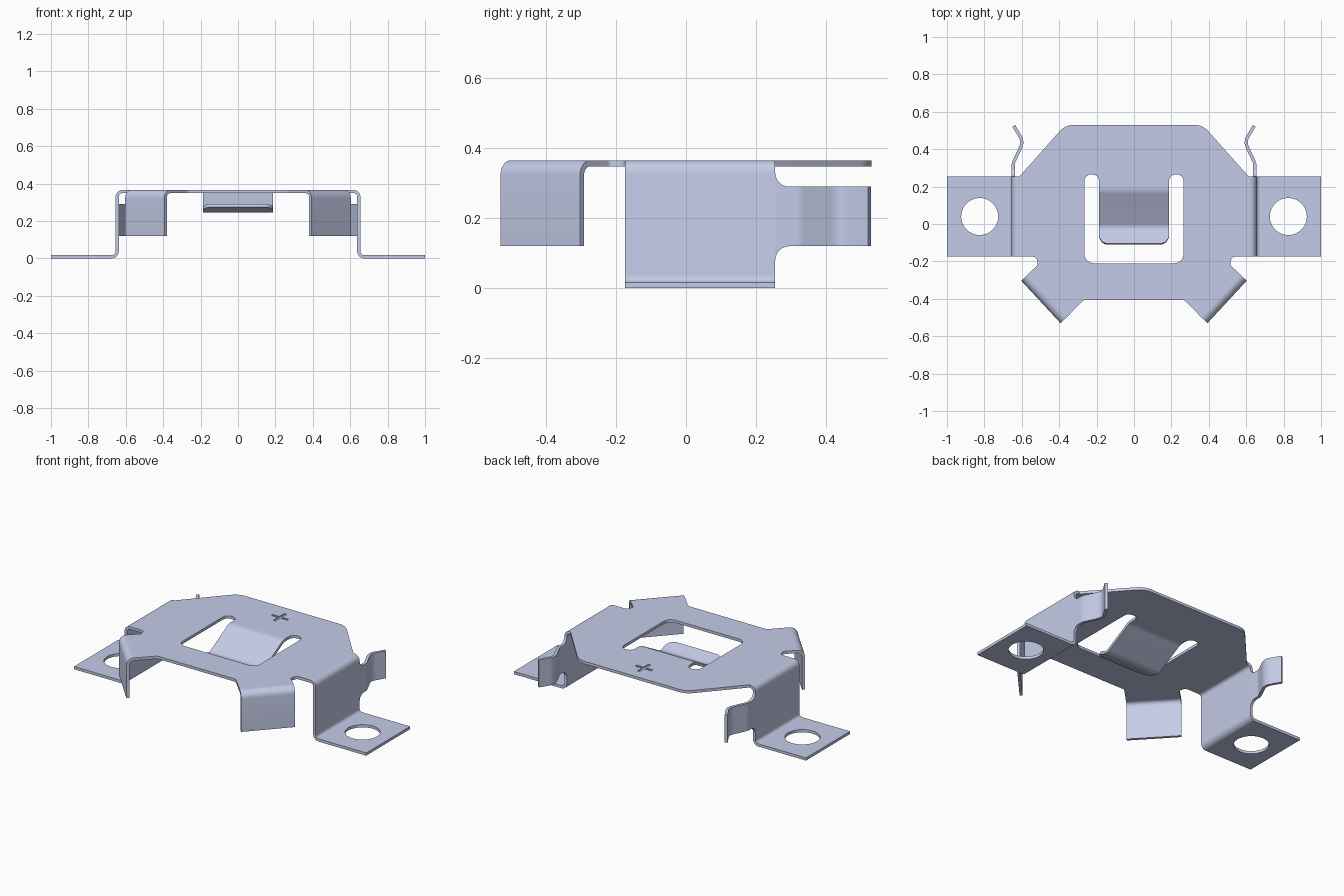
import bpy, bmesh, math
from mathutils import Vector

cube = bpy.data.objects.get("Cube")
if cube:
    bpy.data.objects.remove(cube, do_unlink=True)

T = 0.017          # metal thickness
TOP = 0.357        # mid-height of the top plate
LOW = T / 2        # mid-height of the feet

metal = bpy.data.materials.new("blue_grey_metal")
metal.use_nodes = True
colour = (0.59, 0.64, 0.855, 1)
metal.diffuse_color = colour
metal.node_tree.nodes["Principled BSDF"].inputs["Base Color"].default_value = colour


def rounded(points, closed=False, steps=6):
    """Points are (position, radius); returns the path with rounded corners."""
    pts = [Vector(p).to_3d() for p, r in points]
    out = []
    for i, (_, r) in enumerate(points):
        p = pts[i]
        if r == 0 or (not closed and i in (0, len(pts) - 1)):
            out.append(p)
            continue
        a = (pts[i - 1] - p).normalized()
        b = (pts[(i + 1) % len(pts)] - p).normalized()
        half = a.angle(b) / 2
        centre = p + (a + b).normalized() * (r / math.sin(half))
        start, end = p + a * (r / math.tan(half)), p + b * (r / math.tan(half))
        u, v = (start - centre).normalized(), (end - centre).normalized()
        out += [centre + u.slerp(v, k / steps) * r for k in range(steps + 1)]
    return out


def finish(name, bm, thickness=T, mirror=False, cutter=None):
    """Turn a thin surface into solid sheet metal."""
    mesh = bpy.data.meshes.new(name)
    bm.to_mesh(mesh)
    bm.free()
    ob = bpy.data.objects.new(name, mesh)
    bpy.context.collection.objects.link(ob)
    mesh.materials.append(metal)
    solid = ob.modifiers.new("thickness", 'SOLIDIFY')
    solid.thickness, solid.offset, solid.use_even_offset = thickness, 0, True
    if cutter:
        cut = ob.modifiers.new("cut", 'BOOLEAN')
        cut.object, cut.operation, cut.solver = cutter, 'DIFFERENCE', 'EXACT'
    if mirror:
        ob.modifiers.new("mirror", 'MIRROR').use_mirror_merge = False
    bpy.ops.object.select_all(action='DESELECT')
    ob.select_set(True)
    bpy.context.view_layer.objects.active = ob
    bpy.ops.object.convert(target='MESH')
    bpy.ops.object.shade_smooth_by_angle(angle=math.radians(32))
    return ob


def sheet(name, loops, z, **options):
    """Flat sheet from an outline followed by any holes."""
    bm = bmesh.new()
    edges = []
    for loop in loops:
        vs = [bm.verts.new((p.x, p.y, z)) for p in loop]
        edges += [bm.edges.new((vs[i - 1], vs[i])) for i in range(len(vs))]
    bmesh.ops.triangle_fill(bm, edges=edges, use_beauty=True, normal=(0, 0, 1))
    return finish(name, bm, **options)


def strip(name, path, side, width, **options):
    """Bent strip: path swept sideways by width(i, point) each way."""
    bm = bmesh.new()
    side = Vector(side).normalized()
    rows = [[bm.verts.new(p + side * (s * width(i, p))) for s in (-1, 1)]
            for i, p in enumerate(path)]
    for a, b in zip(rows, rows[1:]):
        bm.faces.new((a[0], a[1], b[1], b[0]))
    return finish(name, bm, **options)


def both_sides(half):
    """Mirror a right-to-left half outline about x = 0."""
    return half + [((-p[0], p[1]), r) for p, r in reversed(half)]


# Corner tab geometry: outer edge ends and outward direction
edge_a, edge_b = Vector((0.603, -0.303)), Vector((0.393, -0.53))
along = (edge_b - edge_a).normalized()
outward = Vector((-along.y, along.x))
bend = 0.045
in_a, in_b = edge_a - outward * bend, edge_b - outward * bend

# Top plate with U-shaped window and shallow plus mark
outline = rounded(both_sides([
    ((0.367, 0.53), 0.1), ((0.612, 0.255), 0), ((0.612, -0.175), 0),
    ((0.522, -0.175), 0.022), ((0.514, -0.218), 0.015),
    (in_a, 0), (in_b, 0), ((0.268, -0.405), 0.03)]), closed=True)
window = rounded(both_sides([
    ((0.187, 0.215), 0), ((0.187, 0.265), 0.036), ((0.265, 0.265), 0.036),
    ((0.265, -0.21), 0.05)]), closed=True)
a, w, cy = 0.055, 0.008, 0.41
plus = [Vector((x, cy + y, 0)) for x, y in (
    (w, a), (w, w), (a, w), (a, -w), (w, -w), (w, -a),
    (-w, -a), (-w, -w), (-a, -w), (-a, w), (-w, w), (-w, a))]
cutter = sheet("plus_cutter", [plus], TOP + T / 2, thickness=0.012)
cutter.hide_render = True
sheet("top_plate", [outline, window], TOP, cutter=cutter)
bpy.data.objects.remove(cutter, do_unlink=True)

# Side legs: bent down from the plate and out to the feet
yc, yh = 0.04, 0.215
leg = rounded([((0.612, yc, TOP), 0), ((0.646, yc, TOP), 0.028),
               ((0.646, yc, LOW), 0.028), ((0.68, yc, LOW), 0)])
strip("side_legs", leg, (0, 1, 0), lambda i, p: yh, mirror=True)

# Feet with round mounting holes
foot = [Vector((x, yc + y, 0)) for x, y in
        ((0.68, -yh), (1, -yh), (1, yh), (0.68, yh))]
hole = [Vector((0.825 + 0.099 * math.cos(t), yc + 0.099 * math.sin(t), 0))
        for t in (k * math.tau / 48 for k in range(48))]
sheet("feet", [foot, hole], LOW, mirror=True)

# Corner tabs folded straight down
mid = (in_a + in_b) / 2
corner = mid + outward * (bend - T / 2)
tab = rounded([((mid.x, mid.y, TOP), 0), ((corner.x, corner.y, TOP), 0.034),
               ((corner.x, corner.y, 0.12), 0)])
strip("corner_tabs", tab, along.to_3d(),
      lambda i, p: (edge_b - edge_a).length / 2, mirror=True)

# Wavy contact springs behind the legs, flared where they join
zc, flare, y0 = 0.205, 0.04, 0.255
root = [Vector((0.646, y0 + flare * (1 - math.cos(k * math.pi / 12)), zc))
        for k in range(6)]
wave = rounded([((0.646, y0 + flare, zc), 0), ((0.646, 0.325, zc), 0.05),
                ((0.592, 0.44, zc), 0.06), ((0.643, 0.525, zc), 0)])


def spring_width(i, p):
    d = max(0, y0 + flare - p.y)
    return 0.085 + flare - math.sqrt(max(0, flare ** 2 - d ** 2))


strip("contact_springs", root + wave, (0, 0, 1), spring_width, mirror=True)

# Centre tongue sloping down with an upturned, round-cornered lip
y_end, r = -0.108, 0.05
tip = Vector((0, y_end, 0.283))
tongue = rounded([((0, 0.215, TOP), 0), ((0, 0.18, TOP), 0.06),
                  ((0, -0.015, 0.25), 0.05), (tip, 0)])[:-1]
lip = (tip - Vector((0, -0.015, 0.25))) / (y_end + 0.015)
tongue += [tip + lip * (r * (1 - math.sin(k * math.pi / 14))) for k in range(8)]


def tongue_width(i, p):
    d = max(0, r - (p.y - y_end))
    return 0.187 - r + math.sqrt(max(0, r * r - d * d))


strip("centre_tongue", tongue, (1, 0, 0), tongue_width)
